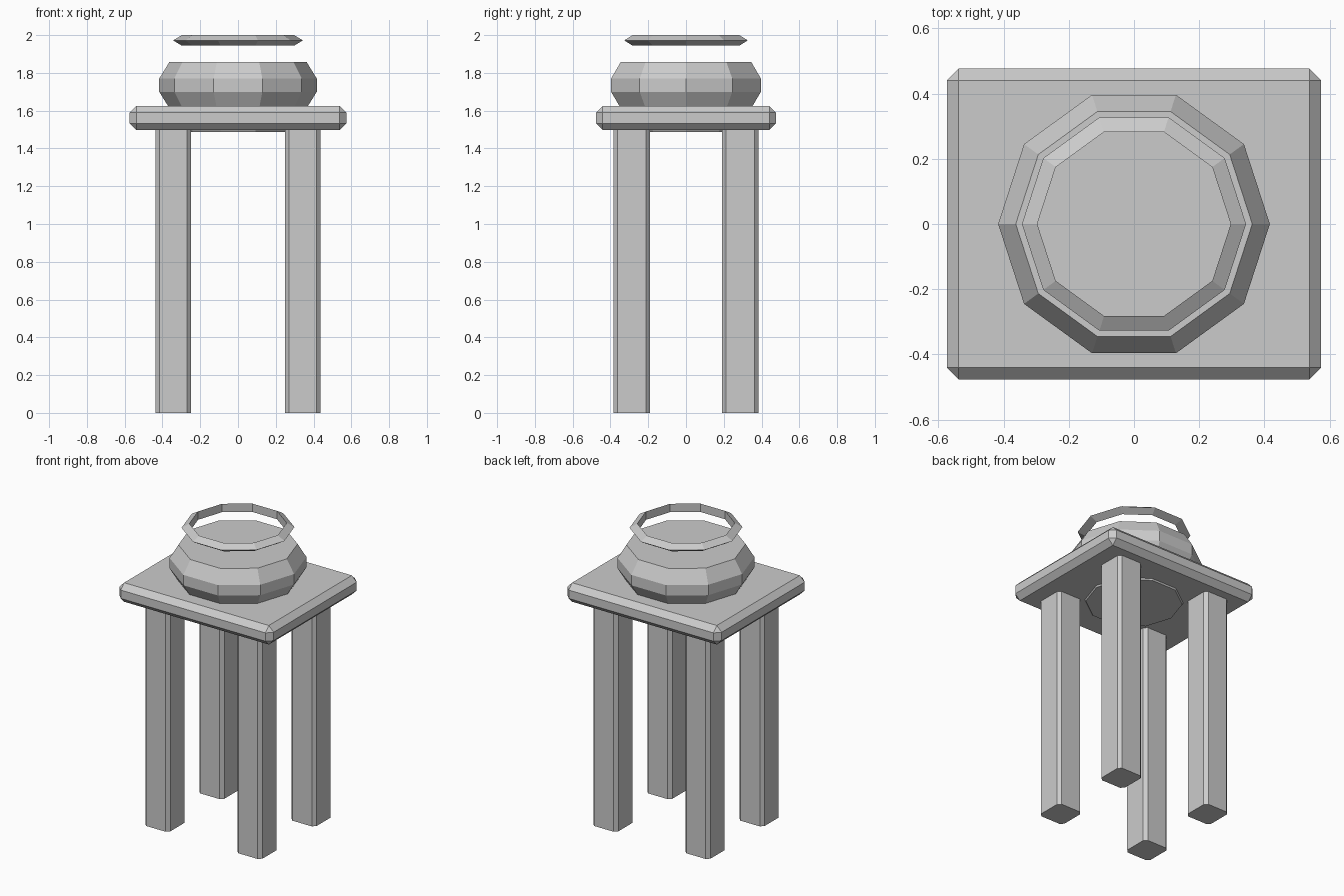
import bpy, bmesh, math

if "Cube" in bpy.data.objects:
    bpy.data.objects.remove(bpy.data.objects["Cube"])


def finish(name, bm):
    bmesh.ops.recalc_face_normals(bm, faces=bm.faces[:])
    mesh = bpy.data.meshes.new(name)
    bm.to_mesh(mesh)
    bm.free()
    obj = bpy.data.objects.new(name, mesh)
    bpy.context.collection.objects.link(obj)
    return obj


def chamfered_box(name, centre, size, chamfer, vertical_only=False):
    bm = bmesh.new()
    bmesh.ops.create_cube(bm, size=1)
    for v in bm.verts:
        v.co = [c + p * s for c, p, s in zip(centre, v.co, size)]
    edges = [e for e in bm.edges if not vertical_only
             or abs(e.verts[0].co.z - e.verts[1].co.z) > 0.01]
    bmesh.ops.bevel(bm, geom=edges, offset=chamfer, segments=1,
                    affect='EDGES', profile=0.5)
    return finish(name, bm)


def lathe(name, profile, sides=10, closed=False):
    """Revolve (radius, z) points; open profiles get flat caps."""
    bm = bmesh.new()
    rings = []
    for r, z in profile:
        angles = [math.tau * i / sides for i in range(sides)]
        rings.append([bm.verts.new((r * math.cos(a), r * math.sin(a), z)) for a in angles])
    pairs = list(zip(rings, rings[1:]))
    if closed:
        pairs.append((rings[-1], rings[0]))
    else:
        bm.faces.new(rings[0])
        bm.faces.new(rings[-1])
    for a, b in pairs:
        for i in range(sides):
            j = (i + 1) % sides
            bm.faces.new((a[i], a[j], b[j], b[i]))
    return finish(name, bm)


# Four legs with chamfered vertical edges
for side, sx in (("left", -1), ("right", 1)):
    for end, sy in (("front", -1), ("back", 1)):
        chamfered_box(f"{end}_{side}_leg", (sx * 0.343, sy * 0.287, 0.75),
                      (0.186, 0.192, 1.5), 0.021, vertical_only=True)

# Table top
chamfered_box("table_top", (0, 0, 1.561), (1.148, 0.954, 0.128), 0.036)

# Ten-sided bowl, sunk through the table top
lathe("bowl", [(0.295, 1.487), (0.37, 1.624), (0.417, 1.70),
               (0.417, 1.77), (0.363, 1.858)])

# Floating ring with a triangular section
lathe("ring", [(0.297, 1.944), (0.344, 1.972), (0.297, 2.0)], closed=True)
